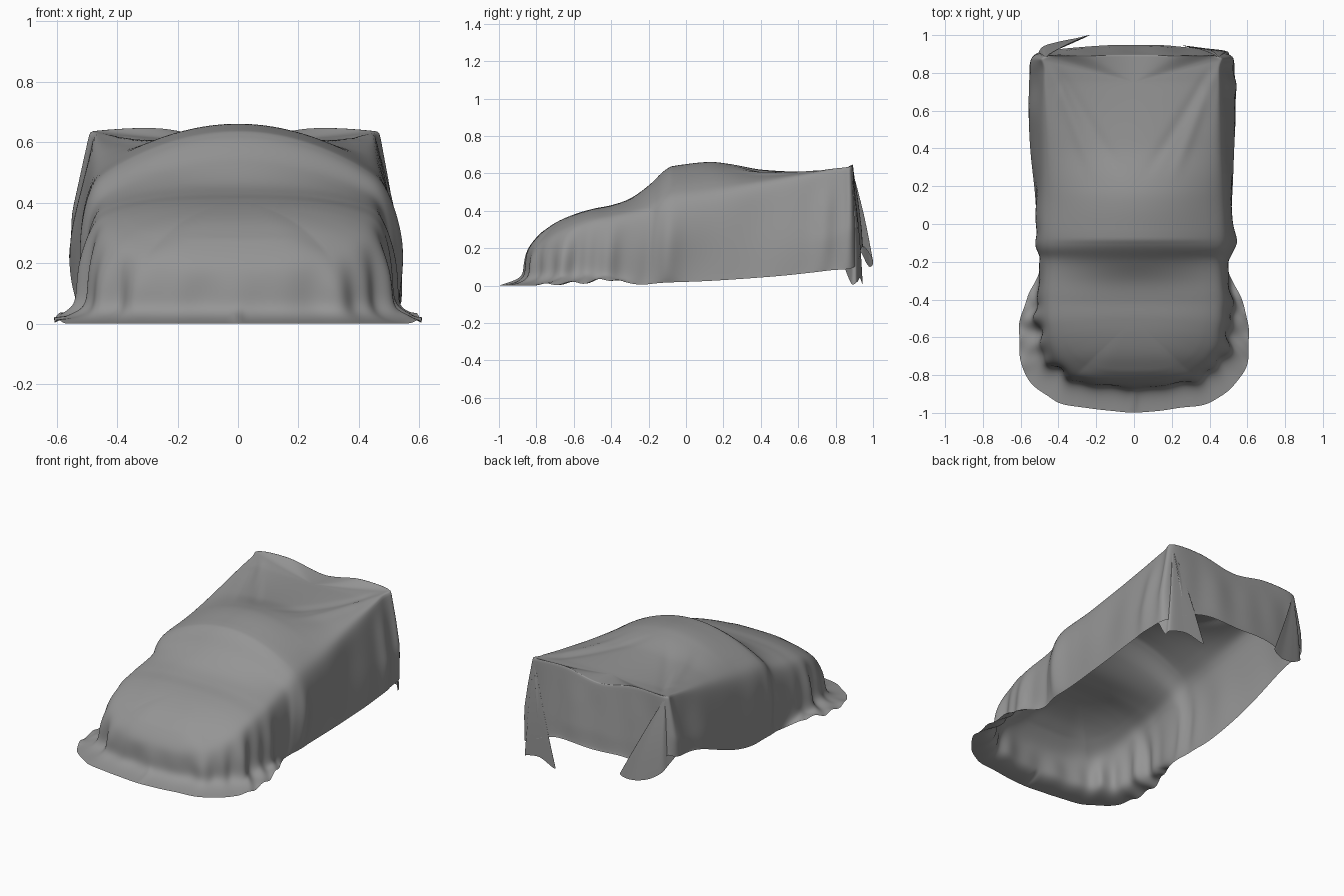
import bpy, bmesh, math
from mathutils import Vector

cube = bpy.data.objects.get("Cube")
if cube:
    bpy.data.objects.remove(cube)

grey = bpy.data.materials.new("cloth grey")
grey.use_nodes = True
colour = (0.3, 0.3, 0.3, 1)
grey.diffuse_color = colour
bsdf = grey.node_tree.nodes["Principled BSDF"]
bsdf.inputs["Base Color"].default_value = colour
bsdf.inputs["Roughness"].default_value = 0.8

# Half outlines of the draped cover, from nose centre to tail centre
SHOULDER = [(0, -.85, .2), (.2, -.84, .2), (.35, -.775, .23), (.44, -.67, .285), (.47, -.53, .34),
            (.478, -.38, .37), (.47, -.2, .41), (.49, -.09, .465), (.485, .15, .495), (.475, .5, .575),
            (.465, .8, .625), (.463, .885, .64), (.25, .892, .648), (0, .895, .605)]
FOOT = [(0, -.865, .03), (.22, -.848, .03), (.38, -.79, .03), (.47, -.69, .03), (.505, -.55, .04),
        (.51, -.4, .04), (.49, -.23, .06), (.502, -.11, .1), (.515, .15, .15), (.53, .5, .2),
        (.528, .78, .25), (.5, .895, .3), (.27, .925, .3), (0, .94, .3)]
HEM = [(0, -1, 0), (.22, -.98, 0), (.43, -.935, 0), (.58, -.79, 0), (.612, -.58, .005),
       (.565, -.385, .025), (.5, -.25, .005), (.507, -.11, .015), (.52, .15, .025), (.535, .5, .05),
       (.535, .76, .08), (.5, .9, .1), (.27, .937, .2), (0, .95, .2)]
# Height of the centreline along the length
SPINE = [(-.85, .2), (-.8, .265), (-.7, .335), (-.6, .38), (-.5, .41), (-.4, .43), (-.3, .465),
         (-.2, .535), (-.1, .625), (-.05, .643), (.1, .66), (.2, .655), (.4, .62), (.7, .605), (.9, .605)]
PER_SEGMENT, TOP_RINGS, SIDE_RINGS, FLOOR_RINGS = 16, 32, 18, 8


def spline(a, b, c, d, t):
    return .5 * (2 * b + (c - a) * t + (2 * a - 5 * b + 4 * c - d) * t * t
                 + (3 * b - a - 3 * c + d) * t ** 3)


def closed_outline(half):
    right = [Vector(p) for p in half]
    left = [Vector((-p.x, p.y, p.z)) for p in right[-2:0:-1]]
    pts = right + left
    n = len(pts)
    return [spline(*(pts[(i + j) % n] for j in (-1, 0, 1, 2)), s / PER_SEGMENT)
            for i in range(n) for s in range(PER_SEGMENT)]


def spine_height(y):
    y = min(max(y, SPINE[0][0]), SPINE[-1][0])
    for i in range(len(SPINE) - 1):
        if y <= SPINE[i + 1][0]:
            break
    zs = [SPINE[min(max(i + j, 0), len(SPINE) - 1)][1] for j in (-1, 0, 1, 2)]
    t = (y - SPINE[i][0]) / (SPINE[i + 1][0] - SPINE[i][0])
    return spline(*zs, t)


def smooth_step(a, b, v):
    t = min(max((v - a) / (b - a), 0), 1)
    return t * t * (3 - 2 * t)


def bump(v, centre, width):
    return math.exp(-((v - centre) / width) ** 2)


def tension_crease(x, y):
    # Shallow creases pulled from the tail corners towards the roof
    total = 0
    for slope, depth in ((.38, .01), (.62, -.008)):
        line = .45 - slope * (.88 - y)
        total += depth * bump(abs(x), line, .03) * smooth_step(.2, .45, y) * smooth_step(.88, .75, y)
    return total


def fold(p, angle):
    # Outward displacement of the hanging folds
    front = smooth_step(-.25, -.5, p.y)
    corner = front * smooth_step(.2, .38, abs(p.x))
    wave = math.sin(angle * 17 + 1) + .8 * math.sin(angle * 31 + 2.3)
    d = wave * (.003 + .001 * front + .009 * corner)
    d += .012 * bump(p.y, -.09, .035)
    if p.x > 0:
        d += .015 * bump(p.y, .75, .05) + .03 * bump(p.y, -.07, .06)
    return d


def soften(col, weight):
    # Round the column over the shoulder and where it meets the floor
    for _ in range(16):
        old = [p.copy() for p in col]
        for j in range(TOP_RINGS - 8, len(col) - 1):
            col[j] = old[j].lerp((old[j - 1] + old[j + 1]) / 2, .7 * weight)


def add_sheet(name, columns, closed, smoothing):
    bm = bmesh.new()
    grid = [[bm.verts.new(p) for p in col] for col in columns]
    n = len(grid)
    for i in range(n if closed else n - 1):
        a, b = grid[i], grid[(i + 1) % n]
        for j in range(len(a) - 1):
            bm.faces.new((a[j], a[j + 1], b[j + 1], b[j]))
    bmesh.ops.remove_doubles(bm, verts=bm.verts, dist=.0004)
    bmesh.ops.recalc_face_normals(bm, faces=bm.faces)
    if sum(f.normal.z * f.calc_area() for f in bm.faces) < 0:
        bmesh.ops.reverse_faces(bm, faces=bm.faces)
    mesh = bpy.data.meshes.new(name)
    bm.to_mesh(mesh)
    bm.free()
    mesh.materials.append(grey)
    for poly in mesh.polygons:
        poly.use_smooth = True
    obj = bpy.data.objects.new(name, mesh)
    bpy.context.collection.objects.link(obj)
    if smoothing:
        mod = obj.modifiers.new("soften", "SMOOTH")
        mod.factor, mod.iterations = .5, smoothing


# Main cover: top surface, hanging sides and the hem on the floor
shoulder, foot, hem = (closed_outline(h) for h in (SHOULDER, FOOT, HEM))
columns = []
for k, (s, f, h) in enumerate(zip(shoulder, foot, hem)):
    angle = 2 * math.pi * k / len(shoulder)
    step = shoulder[(k + 1) % len(shoulder)] - shoulder[k - 1]
    out = Vector((step.y, -step.x, 0)).normalized()
    # The right side hangs shorter and wider towards the tail
    right_side = smooth_step(.38, .46, -s.x)
    lift = .18 * smooth_step(0, .8, s.y) * right_side
    spread = .02 * smooth_step(0, .5, s.y) * right_side
    s = s - Vector((.011 * smooth_step(.2, .8, s.y), 0, 0))
    f, h = f + Vector((-spread, 0, lift * .5)), h + Vector((-spread, 0, lift))
    centre = Vector((0, min(max(s.y, -.5), .75), 0))
    drop = spine_height(s.y) - s.z
    power = 2 + smooth_step(-.2, -.4, s.y)
    col = []
    for i in range(TOP_RINGS + 1):
        r = 1 - (1 - i / TOP_RINGS) ** 1.25
        p = centre.lerp(s, r)
        p.z = spine_height(p.y) - drop * r ** power + tension_crease(p.x, p.y)
        col.append(p)
    push = fold(s, angle)
    bulge = (.006 + .014 * smooth_step(.2, .4, abs(s.x))) * smooth_step(.4, 0, s.y)
    for i in range(1, SIDE_RINGS + 1):
        t = i / SIDE_RINGS
        col.append(s.lerp(f, t) + out * (bulge * math.sin(math.pi * t) + push * smooth_step(0, .6, t)))
    crumple = smooth_step(.45, .55, abs(h.x)) * smooth_step(-.3, -.45, h.y) * smooth_step(-.85, -.7, h.y)
    pleat = .03 * bump(h.x, 0, .012) * smooth_step(-.8, -.9, h.y)
    for i in range(1, FLOOR_RINGS + 1):
        t = i / FLOOR_RINGS
        p = f.lerp(h, t) + out * push * (1 - .8 * t)
        p.z = f.z + (h.z - f.z) * (1 - (1 - t) ** 2)
        p.z += crumple * .02 * (1 + math.sin(angle * 37 + t * 5)) * math.sin(math.pi * min(t, .85))
        p.z = max(p.z + pleat * (1 - t), 0)
        col.append(p)
    soften(col, 1 - .93 * smooth_step(.4, .8, s.y))
    columns.append(col)
add_sheet("car_cover", columns, True, 2)


# Loose folded corners hanging at the tail, fanned out from each top corner
def corner_flap(name, apex, edge):
    apex = Vector(apex)
    pts = [Vector(p) for p in edge]
    pts = [pts[0]] + pts + [pts[-1]]
    cols = []
    for i in range(len(pts) - 3):
        for s in range(8):
            end = spline(*pts[i:i + 4], s / 8)
            cols.append([apex.lerp(end, j / 14) + Vector((0, .008 * math.sin(math.pi * j / 14), 0))
                         for j in range(15)])
    cols.append([apex.lerp(pts[-1], j / 14) for j in range(15)])
    add_sheet(name, cols, False, 0)


corner_flap("left_tail_flap", (.45, .885, .632),
            [(.525, .85, .09), (.505, .885, .01), (.49, .915, .02), (.38, .93, .04), (.26, .945, .005),
             (.32, .93, .1), (.4, .922, .2)])
corner_flap("right_tail_flap", (-.472, .885, .632),
            [(-.54, .85, .28), (-.51, .9, .22), (-.48, .94, .17), (-.4, .965, .12), (-.3, .985, .1),
             (-.235, 1, .13), (-.32, .96, .2), (-.4, .925, .22)])
